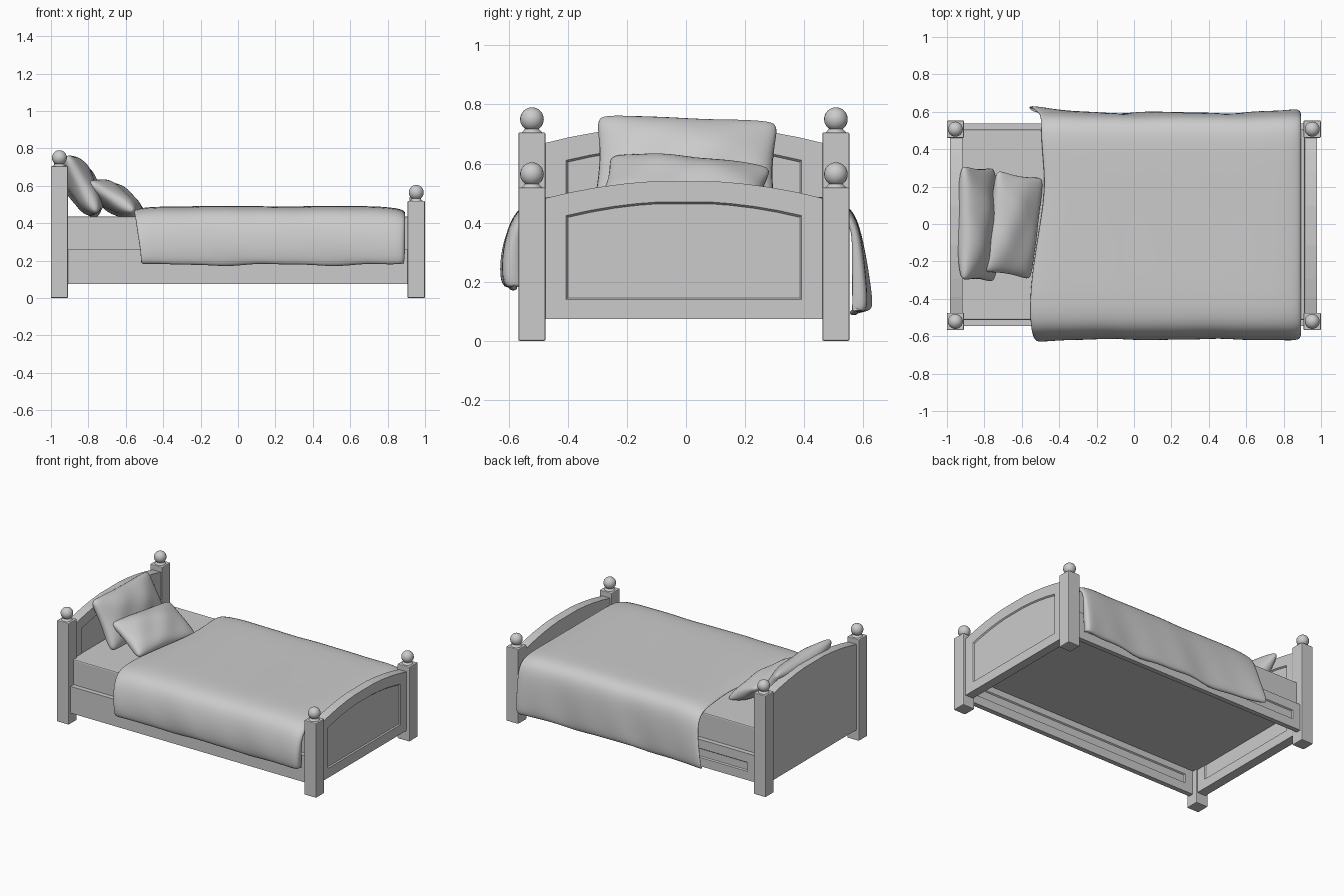
import bpy, bmesh
from math import sin, cos, pi
from mathutils import Matrix, Vector

old = bpy.data.objects.get("Cube")
if old:
    bpy.data.objects.remove(old, do_unlink=True)

# Single neutral colour
grey = bpy.data.materials.new("mid grey")
grey.use_nodes = True
grey.diffuse_color = (0.6, 0.6, 0.6, 1)
grey.node_tree.nodes["Principled BSDF"].inputs["Base Color"].default_value = (0.6, 0.6, 0.6, 1)


def finish(name, bm, smooth=False, fix_normals=True):
    if fix_normals:
        bmesh.ops.recalc_face_normals(bm, faces=bm.faces)
    for f in bm.faces:
        f.smooth = smooth
    mesh = bpy.data.meshes.new(name)
    bm.to_mesh(mesh)
    bm.free()
    mesh.materials.append(grey)
    obj = bpy.data.objects.new(name, mesh)
    bpy.context.collection.objects.link(obj)
    return obj


def box(name, x, y, z, bevel):
    bm = bmesh.new()
    spans = (x, y, z)
    size = [b - a for a, b in spans]
    mid = [(a + b) / 2 for a, b in spans]
    bmesh.ops.create_cube(bm, size=1, matrix=Matrix.Translation(mid) @ Matrix.Diagonal((*size, 1)))
    obj = finish(name, bm)
    mod = obj.modifiers.new("edges", 'BEVEL')
    mod.width, mod.segments = bevel, 2
    return obj


def loft(name, rings):
    """Closed solid through matching rings, capped at both ends."""
    bm = bmesh.new()
    rows = [[bm.verts.new(p) for p in ring] for ring in rings]
    n = len(rows[0])
    for a, b in zip(rows, rows[1:]):
        for i in range(n):
            j = (i + 1) % n
            bm.faces.new((a[i], a[j], b[j], b[i]))
    bm.faces.new(rows[0])
    bm.faces.new(rows[-1])
    return finish(name, bm)


# Arched end boards with a recessed panel on the +x face
MID = -0.007


def arch(x, half, bottom, side, peak):
    pts = [(x, MID - half, bottom), (x, MID + half, bottom)]
    for f in (1, 0.8, 0.6, 0.4, 0.22, -0.22, -0.4, -0.6, -0.8, -1):
        pts.append((x, MID + half * f, side + (peak - side) * min(1, 1.05 * (1 - f * f))))
    return pts


def end_board(name, x0, x1, side, peak):
    loft(name, [
        arch(x0, 0.48, 0.074, side, peak),
        arch(x1, 0.48, 0.074, side, peak),
        arch(x1, 0.398, 0.14, side - 0.056, peak - 0.07),
        arch(x1 - 0.008, 0.392, 0.146, side - 0.062, peak - 0.076)])


end_board("headboard", -0.983, -0.918, 0.667, 0.727)
end_board("footboard", 0.918, 0.979, 0.48, 0.54)


# Side rails, each with a long recessed panel facing +y
def rect(y, half, low, high):
    return [(-half, y, low), (half, y, low), (half, y, high), (-half, y, high)]


for side, y0 in (("back", 0.503), ("front", -0.545)):
    y1 = y0 + 0.034
    loft("side_rail_" + side, [
        rect(y0, 0.94, 0.074, 0.26), rect(y1, 0.94, 0.074, 0.26),
        rect(y1, 0.85, 0.135, 0.198), rect(y1 - 0.008, 0.844, 0.141, 0.192)])

# Corner posts with a neck and ball on top
for end, x, top in (("head", -0.955, 0.705), ("foot", 0.953, 0.519)):
    for side, y in (("back", 0.507), ("front", -0.521)):
        label = end + "_" + side
        box("post_" + label, (x - 0.046, x + 0.046), (y - 0.046, y + 0.046), (0, top), 0.005)
        bm = bmesh.new()
        bmesh.ops.create_cone(bm, cap_ends=True, segments=24, radius1=0.036, radius2=0.022,
                              depth=0.016, matrix=Matrix.Translation((x, y, top + 0.006)))
        finish("neck_" + label, bm)
        bm = bmesh.new()
        bmesh.ops.create_uvsphere(bm, u_segments=24, v_segments=16, radius=0.04,
                                  matrix=Matrix.Translation((x, y, top + 0.045)))
        finish("ball_" + label, bm, smooth=True)

# Mattress
box("mattress", (-0.925, 0.915), (-0.512, 0.504), (0.238, 0.436), 0.008)

# Blanket: cross-section (y, z, x of the head edge) with turned-in hems, swept to the foot
section = [
    (-0.575, 0.188, -0.52), (-0.605, 0.178, -0.52), (-0.612, 0.26, -0.525),
    (-0.602, 0.35, -0.54), (-0.57, 0.44, -0.55), (-0.49, 0.482, -0.56),
    (-0.3, 0.482, -0.555), (0, 0.48, -0.505), (0.2, 0.48, -0.475),
    (0.4, 0.48, -0.495), (0.51, 0.475, -0.50), (0.565, 0.43, -0.50),
    (0.582, 0.33, -0.51), (0.588, 0.2, -0.54), (0.59, 0.095, -0.565),
    (0.56, 0.105, -0.56)]
steps = 20
bm = bmesh.new()
rows = []
for k in range(steps + 2):
    t = min(1, k / steps)
    tuck = 1 if k > steps else 0      # last row folds in behind the foot edge
    row = []
    for i, (y, z, head) in enumerate(section):
        x = head + (0.893 - head) * t - 0.012 * tuck
        hang = max(0, (0.47 - z) / 0.3)
        ripple = sin(15 * t + i * 0.5) + 0.6 * sin(31 * t + i)
        out = 1 if y > 0 else -1
        flare = 0.03 if y > 0 else 0.012
        y += out * hang * (0.005 * ripple + flare * ((1 - t) ** 8 + 0.7 * t ** 12))
        z += 0.004 * ripple * (0.4 + hang)
        # Soft roll-over at both ends
        z -= 0.016 * (t ** 24 + (1 - t) ** 24) * (1 - min(1, hang))
        if tuck:
            y = max(-0.56, min(0.56, y))
            z -= 0.03 * (1 - min(1, hang))
        row.append(bm.verts.new((x, y, z)))
    rows.append(row)
for a, b in zip(rows, rows[1:]):
    for i in range(len(section) - 1):
        bm.faces.new((a[i], b[i], b[i + 1], a[i + 1]))
blanket = finish("blanket", bm, smooth=True, fix_normals=False)
thick = blanket.modifiers.new("thickness", 'SOLIDIFY')
thick.thickness, thick.offset = 0.018, 0
soft = blanket.modifiers.new("soft", 'SUBSURF')
soft.levels = soft.render_levels = 2


# Pillows: two bulged sheets meeting at a seam, with blunt corners
def pillow(name, centre, half_height, half_width, half_thick, tilt, roll, turn):
    place = (Matrix.Translation(centre) @ Matrix.Rotation(turn, 4, 'Z')
             @ Matrix.Rotation(roll, 4, 'X') @ Matrix.Rotation(tilt, 4, 'Y'))
    n = 24
    bm = bmesh.new()
    for face in (1, -1):
        grid = []
        for i in range(n + 1):
            u = -cos(pi * i / n)
            line = []
            for j in range(n + 1):
                v = -cos(pi * j / n)
                bulge = max(0, (1 - u * u) * (1 - v * v)) ** 0.42
                dent = 1 + 0.07 * sin(4 * u + 2 * v) + 0.05 * sin(7 * v - 3 * u)
                blunt = 1 - 0.07 * (u * v) ** 8
                p = Vector((half_height * u * blunt * (1 - 0.05 * (1 - v * v)),
                            half_width * v * blunt * (1 - 0.06 * (1 - u * u)),
                            face * half_thick * bulge * dent))
                line.append(bm.verts.new(place @ p))
            grid.append(line)
        for a, b in zip(grid, grid[1:]):
            for j in range(n):
                bm.faces.new((a[j], b[j], b[j + 1], a[j + 1]))
    bmesh.ops.remove_doubles(bm, verts=bm.verts, dist=0.0003)
    finish(name, bm, smooth=True)


pillow("large_pillow", (-0.835, 0, 0.597), 0.178, 0.312, 0.085, -2.06, -0.035, 0.0)
pillow("small_pillow", (-0.645, -0.005, 0.522), 0.152, 0.28, 0.075, -2.57, -0.07, -0.125)
